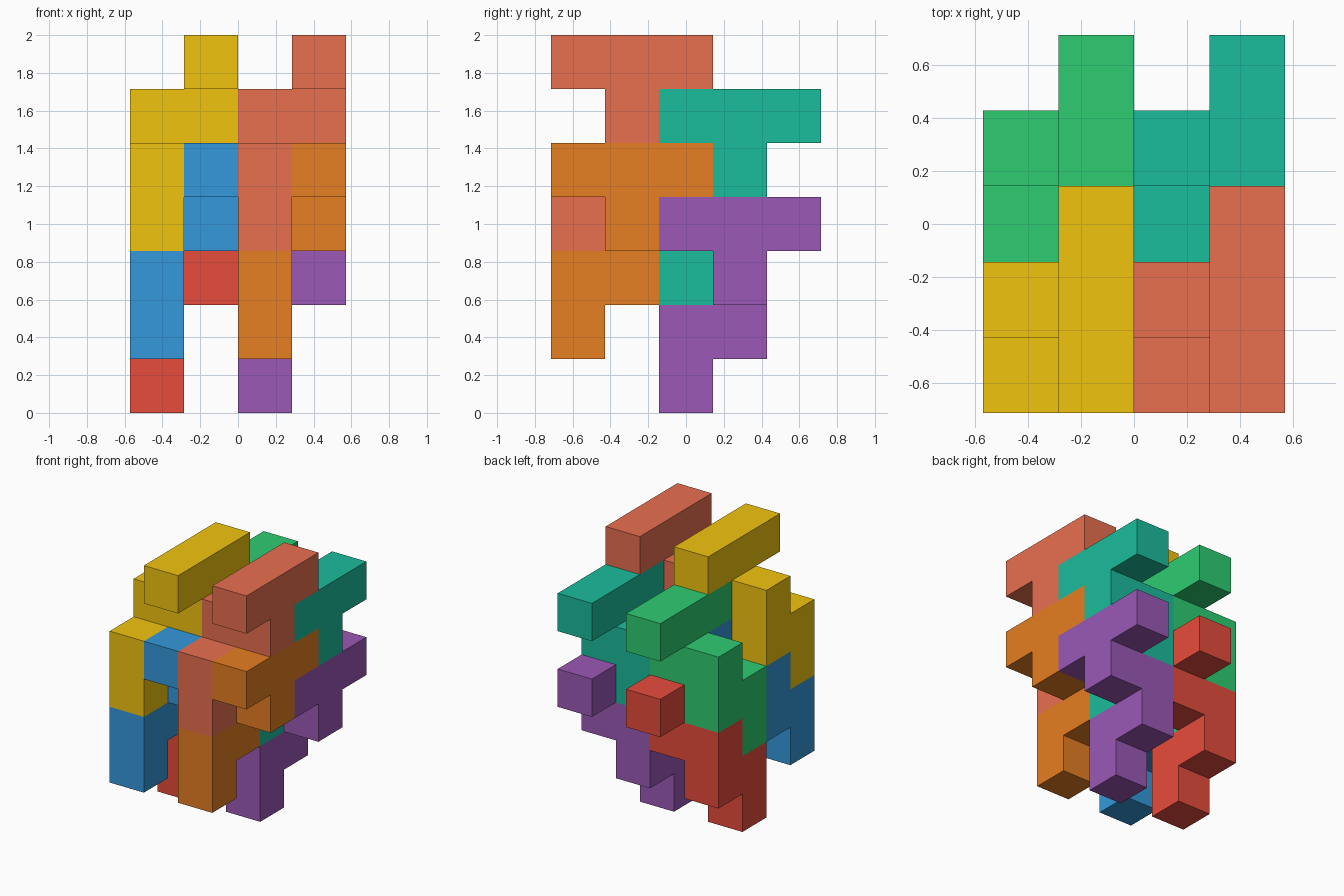
import bpy, bmesh
from mathutils import Vector

if "Cube" in bpy.data.objects:
    bpy.data.objects.remove(bpy.data.objects["Cube"])

U = 2 / 7                       # one cell; the model is 4 x 5 x 7 cells
ORIGIN = Vector((-2, -2.5, 0))  # cell corner offset that centres the model

# Eight-cell block: a top bar, a neck below it, and a stepped leg beside it
CELLS = {(1, 0, 6), (1, 1, 6), (1, 2, 6), (1, 1, 5),
         (0, 1, 5), (0, 1, 4), (0, 0, 4), (0, 0, 3)}

# The same block is repeated by translation: name, offset, colour
PIECES = [
    ("yellow_block", (0, 0, 0), 0xF1C40F),
    ("salmon_block", (2, 0, 0), 0xE87050),
    ("blue_block", (0, 0, -2), 0x3498DB),
    ("orange_block", (2, 0, -2), 0xE67E22),
    ("green_block", (0, 2, -1), 0x2ECC71),
    ("teal_block", (2, 2, -1), 0x1ABC9C),
    ("red_block", (0, 2, -3), 0xE74C3C),
    ("purple_block", (2, 2, -3), 0x9B59B6),
]


def linear(hex_colour):
    rgb = [((hex_colour >> s) & 255) / 255 for s in (16, 8, 0)]
    return [c / 12.92 if c <= 0.04045 else ((c + 0.055) / 1.055) ** 2.4 for c in rgb] + [1]


def block_mesh(name, offset):
    """Outer skin of the block: a quad on each cell side with no neighbour."""
    bm = bmesh.new()
    for cell in CELLS:
        centre = Vector(cell) + Vector((0.5, 0.5, 0.5)) + Vector(offset) + ORIGIN
        for axis in range(3):
            for sign in (-1, 1):
                n = Vector((0, 0, 0))
                n[axis] = sign
                if tuple(int(c + d) for c, d in zip(cell, n)) in CELLS:
                    continue
                a = Vector((0, 0, 0))
                a[(axis + 1) % 3] = 1
                b = n.cross(a)
                corners = [(-1, -1), (1, -1), (1, 1), (-1, 1)]
                bm.faces.new([bm.verts.new((centre + (n + a * p + b * q) / 2) * U)
                              for p, q in corners])
    bmesh.ops.remove_doubles(bm, verts=bm.verts, dist=1e-4)
    mesh = bpy.data.meshes.new(name)
    bm.to_mesh(mesh)
    bm.free()
    return mesh


for name, offset, colour in PIECES:
    mesh = block_mesh(name, offset)
    mat = bpy.data.materials.new(name.replace("_block", ""))
    mat.diffuse_color = linear(colour)
    mat.use_nodes = True
    mat.node_tree.nodes["Principled BSDF"].inputs["Base Color"].default_value = mat.diffuse_color
    mesh.materials.append(mat)
    bpy.context.collection.objects.link(bpy.data.objects.new(name, mesh))
